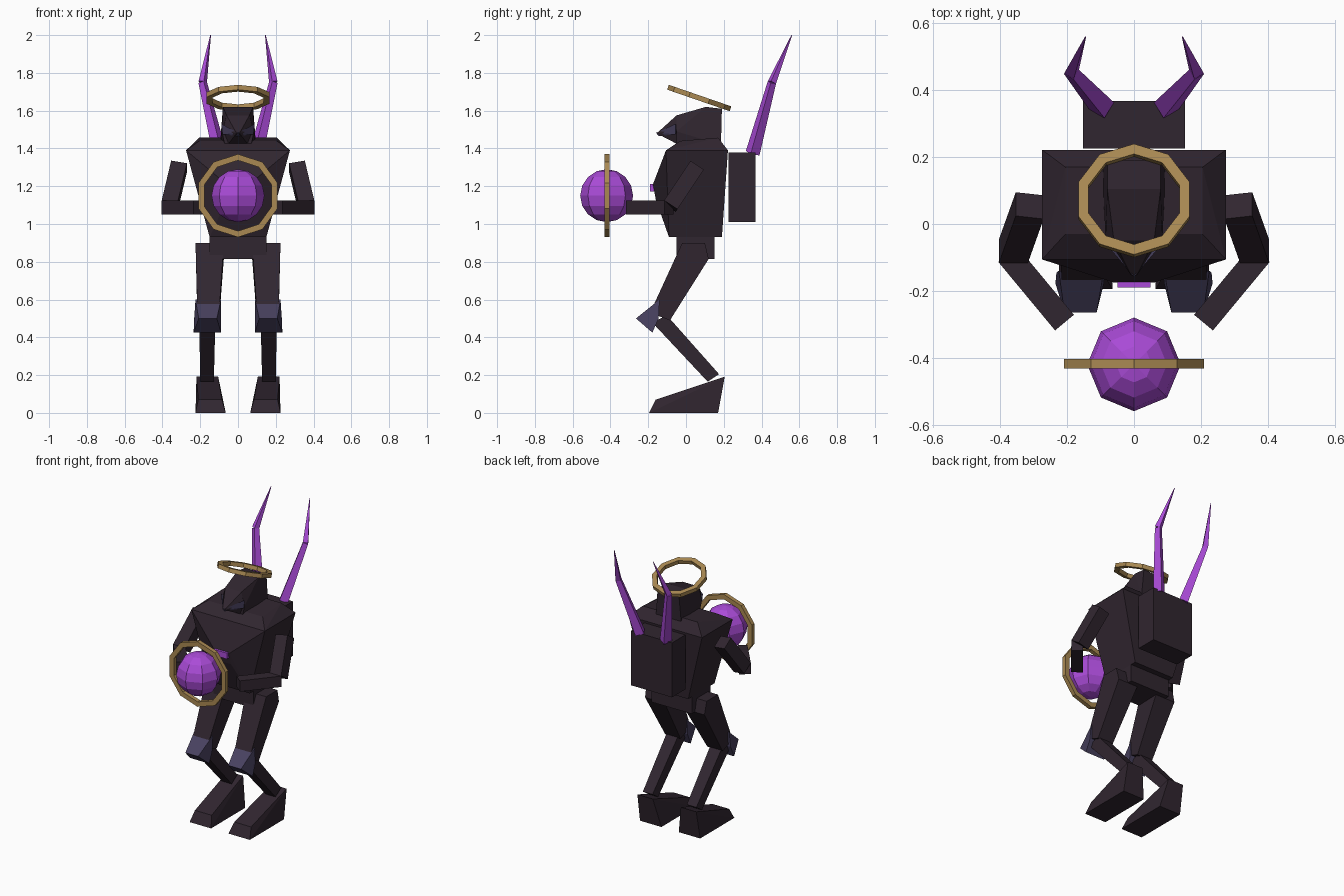
import bpy, bmesh, math
from mathutils import Vector, Matrix

if "Cube" in bpy.data.objects:
    bpy.data.objects.remove(bpy.data.objects["Cube"])


def material(name, rgb):
    m = bpy.data.materials.new(name)
    m.diffuse_color = (*rgb, 1)
    m.use_nodes = True
    m.node_tree.nodes["Principled BSDF"].inputs["Base Color"].default_value = m.diffuse_color
    return m


DARK = material("dark plum armour", (0.030, 0.019, 0.029))
SLATE = material("slate plate", (0.065, 0.053, 0.115))
PURPLE = material("glowing purple", (0.40, 0.07, 0.68))
GOLD = material("old gold", (0.40, 0.25, 0.085))


def finish(bm, name, mat):
    bmesh.ops.recalc_face_normals(bm, faces=bm.faces)
    me = bpy.data.meshes.new(name)
    bm.to_mesh(me)
    bm.free()
    me.materials.append(mat)
    ob = bpy.data.objects.new(name, me)
    bpy.context.collection.objects.link(ob)
    return ob


def hull(name, pts, mat, side=1):
    """Convex faceted block through the points, mirrored when side is -1."""
    bm = bmesh.new()
    for x, y, z in pts:
        bm.verts.new((x * side, y, z))
    res = bmesh.ops.convex_hull(bm, input=bm.verts)
    loose = [v for v in bm.verts if not v.link_faces]
    bmesh.ops.delete(bm, geom=loose, context='VERTS')
    bmesh.ops.dissolve_limit(bm, angle_limit=0.02, verts=bm.verts, edges=bm.edges)
    return finish(bm, name, mat)


def box(x0, x1, y0, y1, z0, z1):
    return [(x, y, z) for x in (x0, x1) for y in (y0, y1) for z in (z0, z1)]


def bar(a, b, wa, wb, ref):
    """Corners of a square bar from a to b; ref gives the width direction."""
    a, b, ref = Vector(a), Vector(b), Vector(ref)
    d = (b - a).normalized()
    u = (ref - d * ref.dot(d)).normalized()
    v = d.cross(u)
    return [p + (u * i + v * j) * w / 2
            for p, w in ((a, wa), (b, wb)) for i in (-1, 1) for j in (-1, 1)]


def slab(profile):
    """Points (y, z, inner x, outer x) expanded to both x values."""
    return [(x, y, z) for y, z, x0, x1 in profile for x in (x0, x1)]


def ring(name, r_out, r_in, depth, matrix):
    bm = bmesh.new()
    loops = []
    for i in range(10):
        a = math.pi / 2 + math.tau * i / 10
        loops.append([bm.verts.new((r * math.cos(a), r * math.sin(a), z))
                      for r, z in ((r_out, -depth / 2), (r_out, depth / 2),
                                   (r_in, depth / 2), (r_in, -depth / 2))])
    for i in range(10):
        p, q = loops[i], loops[(i + 1) % 10]
        for k in range(4):
            n = (k + 1) % 4
            bm.faces.new((p[k], q[k], q[n], p[n]))
    bm.transform(matrix)
    return finish(bm, name, GOLD)


# Torso, pelvis, backpack and chest gem
hull("torso", slab([
    (0.19, 0.93, -0.15, 0.15), (-0.09, 0.93, -0.15, 0.15),
    (-0.175, 1.21, -0.06, 0.06), (-0.16, 1.13, -0.06, 0.06),
    (0.222, 1.39, -0.275, 0.275), (-0.106, 1.39, -0.275, 0.275),
    (0.17, 1.457, -0.205, 0.205), (-0.03, 1.44, -0.205, 0.205)]), DARK)
hull("pelvis", box(-0.15, 0.15, -0.05, 0.152, 0.815, 0.94), DARK)
hull("backpack", box(-0.153, 0.153, 0.226, 0.368, 1.01, 1.378), DARK)
hull("chest_gem", box(-0.05, 0.05, -0.19, -0.16, 1.173, 1.213), PURPLE)

# Head with beak and slate cheek plates
hull("head", slab([
    (0.185, 1.42, -0.095, 0.095), (-0.05, 1.42, -0.07, 0.07),
    (0.19, 1.61, -0.08, 0.08), (0.105, 1.62, -0.08, 0.08),
    (-0.05, 1.575, -0.06, 0.06), (-0.05, 1.49, -0.085, 0.085)]), DARK)
hull("beak", slab([
    (-0.05, 1.575, -0.06, 0.06), (-0.05, 1.425, -0.05, 0.05),
    (-0.05, 1.50, -0.08, 0.08), (-0.155, 1.48, -0.008, 0.008)]), DARK)
for s in (-1, 1):
    hull("cheek_plate", [(0, -0.158, 1.483), (0, -0.145, 1.465),
                         (0.088, -0.055, 1.53), (0.082, -0.055, 1.475),
                         (0.05, -0.05, 1.50)], SLATE, s)

# Halo, orb and orb ring
ring("halo", 0.175, 0.143, 0.027,
     Matrix.Translation((0, 0.07, 1.667)) @ Matrix.Rotation(math.radians(-19), 4, 'X'))
ring("orb_ring", 0.22, 0.187, 0.028,
     Matrix.Translation((0, -0.418, 1.15)) @ Matrix.Rotation(math.pi / 2, 4, 'X'))
bm = bmesh.new()
bmesh.ops.create_uvsphere(bm, u_segments=8, v_segments=8, radius=0.14,
                          matrix=Matrix.Translation((0, -0.42, 1.15)))
finish(bm, "orb", PURPLE)

for s in (-1, 1):
    # Arms
    hull("upper_arm", bar((0.312, 0.055, 1.305), (0.362, -0.085, 1.095),
                          0.085, 0.085, (1, 0, 0)), DARK, s)
    hull("forearm", bar((0.378, -0.09, 1.088), (0.208, -0.295, 1.088),
                        0.073, 0.073, (0, 0, 1)), DARK, s)

    # Legs
    hull("thigh", slab([(-0.02, 0.90, 0.075, 0.225), (0.10, 0.90, 0.075, 0.225),
                        (0.12, 0.815, 0.075, 0.222),
                        (-0.19, 0.53, 0.10, 0.215),
                        (-0.085, 0.49, 0.10, 0.215)]), DARK, s)
    hull("shin", slab([(-0.18, 0.48, 0.12, 0.205), (-0.10, 0.515, 0.12, 0.205),
                       (0.115, 0.165, 0.128, 0.20),
                       (0.175, 0.205, 0.128, 0.20)]), DARK, s)
    hull("knee_guard", slab([(-0.265, 0.50, 0.112, 0.208),
                             (-0.14, 0.60, 0.09, 0.225),
                             (-0.178, 0.425, 0.09, 0.235),
                             (-0.145, 0.50, 0.09, 0.232)]), SLATE, s)
    hull("foot", slab([(-0.195, 0.0, 0.065, 0.225), (0.17, 0.0, 0.065, 0.225),
                       (-0.16, 0.07, 0.085, 0.21),
                       (0.205, 0.192, 0.105, 0.22)]), DARK, s)

    # Two-segment spires on the backpack
    base, mid, tip = (0.097, 0.353, 1.375), (0.187, 0.455, 1.75), (0.145, 0.56, 2.0)
    hull("spire_lower", bar(base, mid, 0.055, 0.033, (1, 0.6, 0)), PURPLE, s)
    hull("spire_upper", bar(mid, tip, 0.033, 0.003, (1, 0.6, 0)), PURPLE, s)
